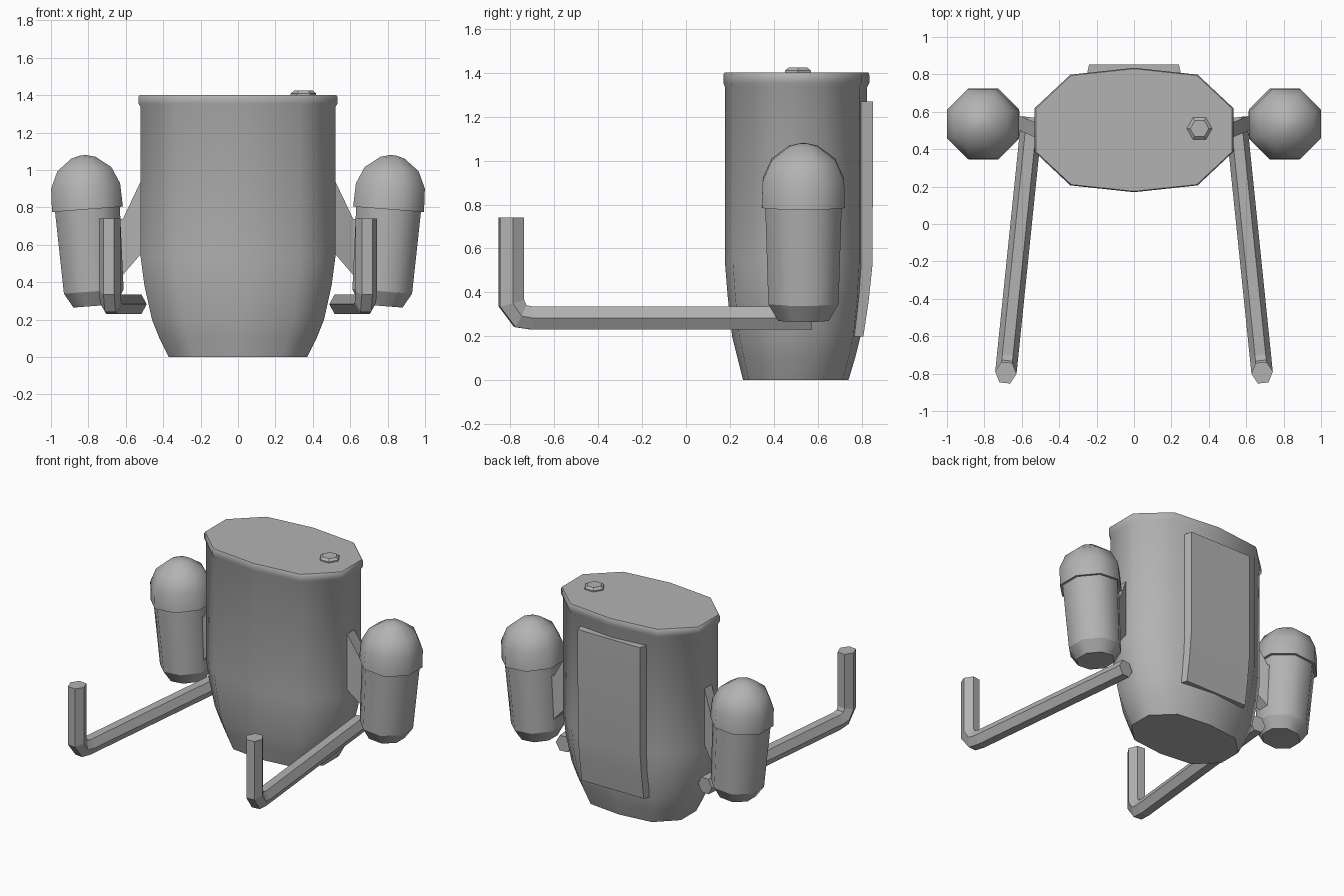
import bpy, bmesh, math
from mathutils import Vector, Matrix

if "Cube" in bpy.data.objects:
    bpy.data.objects.remove(bpy.data.objects["Cube"])

grey = bpy.data.materials.new("grey")
grey.diffuse_color = (0.45, 0.45, 0.45, 1)
grey.use_nodes = True
grey.node_tree.nodes["Principled BSDF"].inputs["Base Color"].default_value = grey.diffuse_color


def loft(name, rings, smooth=None):
    """Skin a list of equal-length rings and cap both ends."""
    bm = bmesh.new()
    vs = [[bm.verts.new(p) for p in r] for r in rings]
    n = len(rings[0])
    for a, b in zip(vs, vs[1:]):
        for i in range(n):
            j = (i + 1) % n
            bm.faces.new((a[i], a[j], b[j], b[i]))
    bm.faces.new(vs[0][::-1])
    bm.faces.new(vs[-1])
    bmesh.ops.recalc_face_normals(bm, faces=bm.faces)
    me = bpy.data.meshes.new(name)
    bm.to_mesh(me)
    bm.free()
    me.materials.append(grey)
    ob = bpy.data.objects.new(name, me)
    bpy.context.collection.objects.link(ob)
    if smooth:
        bpy.ops.object.select_all(action='DESELECT')
        ob.select_set(True)
        bpy.context.view_layer.objects.active = ob
        bpy.ops.object.shade_smooth_by_angle(angle=math.radians(smooth))
    return ob


def ngon(n, r, z, cx=0.0, cy=0.0, turn=0.0):
    return [Vector((cx + r * math.cos(turn + math.tau * i / n),
                    cy + r * math.sin(turn + math.tau * i / n), z)) for i in range(n)]


# Pack body: ten-sided outline (unit half sizes) scaled along the height
outline = [(1, .35), (.64, .89), (0, 1), (-.64, .89), (-1, .35),
           (-1, -.35), (-.64, -.89), (0, -1), (.64, -.89), (1, -.35)]
levels = [  # z, half width, front y, back y
    (0, .37, .26, .74), (.1, .42, .235, .77), (.2, .46, .21, .795), (.38, .5, .19, .815),
    (.53, .52, .178, .825), (1.335, .52, .178, .825), (1.355, .532, .17, .835),
    (1.39, .532, .17, .835), (1.402, .525, .175, .83)]
loft("pack_body", [[Vector((u * w, (f + b) / 2 + v * (b - f) / 2, z)) for u, v in outline]
                   for z, w, f, b in levels], 50)

# Raised back panel following the body profile
side = [(.2, .808), (.36, .832), (.53, .85), (1.27, .852)]
loft("back_panel", [[Vector((-.24, y, z)), Vector((.24, y, z)),
                     Vector((.27, .72, z)), Vector((-.27, .72, z))] for z, y in side], 30)

# Button on the lid
loft("lid_button", [ngon(6, .068, 1.395, .35, .51), ngon(6, .068, 1.41, .35, .51),
                    ngon(6, .05, 1.424, .35, .51)])

tilt = Matrix.Translation((.805, .535, .79)) @ Matrix.Rotation(math.radians(4.4), 4, 'Y')
flat = 1 / math.cos(math.pi / 8)


def thruster_part(name, profile, s):
    """Eight-sided turned part on the tilted thruster axis; s mirrors it."""
    rings = [[tilt @ p for p in ngon(8, r * flat, z, turn=math.pi / 8)] for r, z in profile]
    loft(name, [[Vector((s * p.x, p.y, p.z)) for p in r] for r in rings], 46.5)


for s, tag in ((1, "right"), (-1, "left")):
    # Thruster with domed cap, tapered tank and nozzle
    thruster_part(tag + "_thruster_cap", [(.17, 0), (.19, 0), (.185, .125), (.145, .215),
                                          (.065, .277), (.015, .29)], s)
    thruster_part(tag + "_thruster_tank", [(.16, -.44), (.174, .01)], s)
    thruster_part(tag + "_thruster_nozzle", [(.115, -.518), (.16, -.44)], s)

    # Bracket between body and thruster
    loft(tag + "_bracket", [[Vector((s * x, y + d, z)) for d, z in
                             ((-.04, lo), (.04, lo), (.04, hi), (-.04, hi))]
                            for x, y, lo, hi in ((.48, .485, .58, 1.02), (.52, .50, .55, .94),
                                                 (.615, .54, .44, .74), (.7, .56, .46, .72))])

    # Six-sided control arm with an upright grip: (outer y, z), (inner y, z) per ring
    path = [((.57, .23), (.57, .335)), ((-.70, .23), (-.70, .335)),
            ((-.78, .242), (-.73, .342)), ((-.85, .335), (-.74, .365)),
            ((-.85, .742), (-.74, .742))]
    rings = []
    for (y0, z0), (y1, z1) in path:
        ring = []
        for i in range(6):
            a = math.tau * i / 6
            k = math.sin(a) / math.sin(math.pi / 3) / 2
            y = (y0 + y1) / 2 + k * (y1 - y0)
            z = (z0 + z1) / 2 + k * (z1 - z0)
            x = .545 + (.57 - y) * .1026 + .057 * math.cos(a)
            ring.append(Vector((s * x, y + .006 * math.cos(a), z)))
        rings.append(ring)
    loft(tag + "_control_arm", rings)
